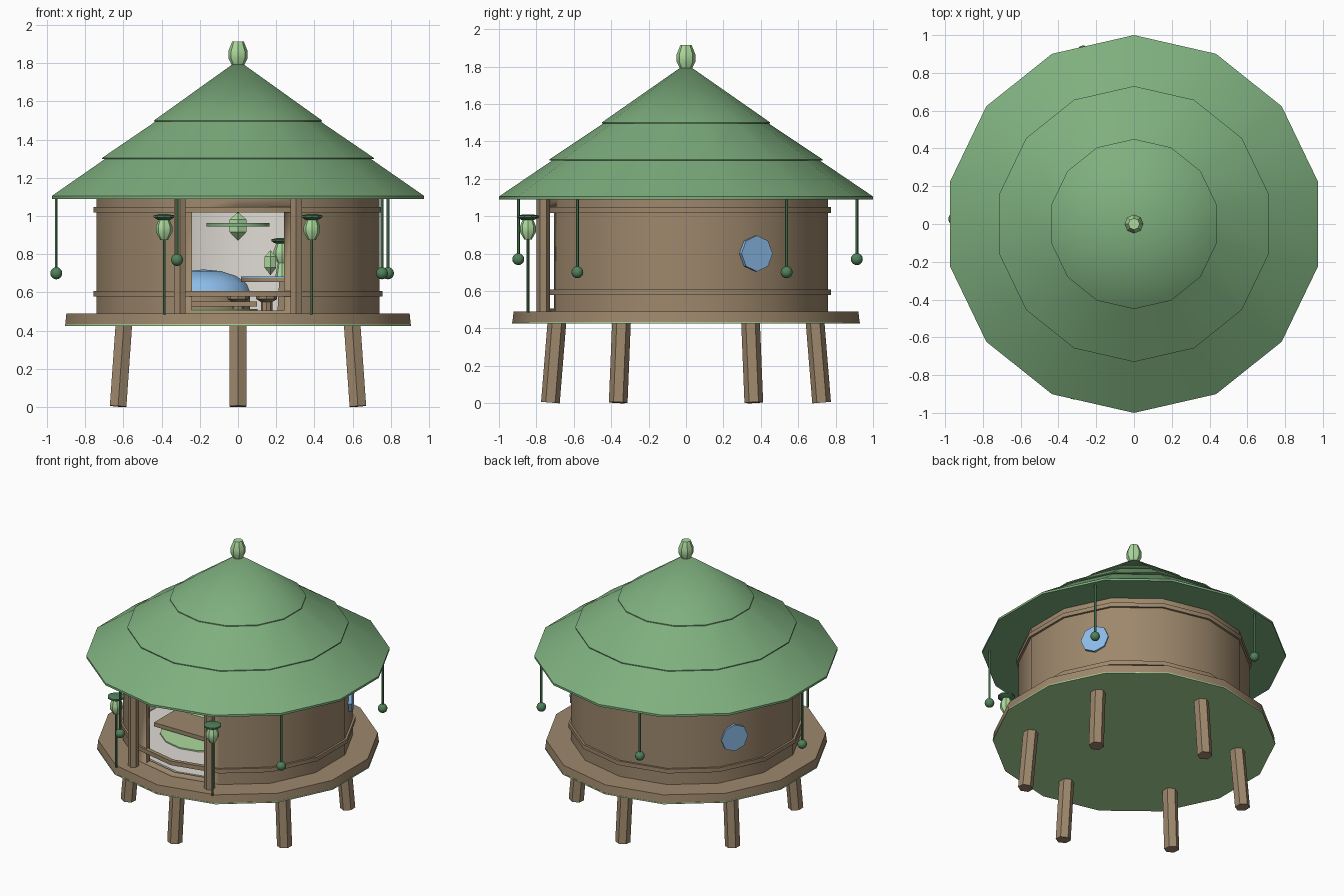
import bpy, bmesh
from math import pi, cos, sin, radians
from mathutils import Vector

cube = bpy.data.objects.get("Cube")
if cube:
    bpy.data.objects.remove(cube, do_unlink=True)


def material(name, rgb):
    m = bpy.data.materials.new(name)
    m.use_nodes = True
    m.diffuse_color = (*rgb, 1)
    m.node_tree.nodes["Principled BSDF"].inputs["Base Color"].default_value = (*rgb, 1)
    return m


WOOD = material("warm wood", (0.34, 0.245, 0.15))
GREEN = material("roof green", (0.21, 0.43, 0.21))
LIGHT = material("pale green", (0.42, 0.70, 0.34))
DARK = material("deep green", (0.08, 0.22, 0.10))
BLUE = material("sky blue", (0.27, 0.52, 0.84))
CREAM = material("cream", (0.74, 0.71, 0.66))


def finish(name, bm, mat, loc=(0, 0, 0)):
    bmesh.ops.recalc_face_normals(bm, faces=bm.faces)
    me = bpy.data.meshes.new(name)
    bm.to_mesh(me)
    bm.free()
    me.materials.append(mat)
    ob = bpy.data.objects.new(name, me)
    ob.location = loc
    bpy.context.collection.objects.link(ob)
    bpy.ops.object.select_all(action="DESELECT")
    ob.select_set(True)
    bpy.context.view_layer.objects.active = ob
    bpy.ops.object.shade_smooth_by_angle(angle=radians(32))
    return ob


def lathe(name, profile, sides, mat, loc=(0, 0, 0), ring=False):
    """Spin (radius, height) points around z; ring joins the last to the first."""
    bm = bmesh.new()
    rows = []
    for r, z in profile:
        angles = [-pi / 2 + 2 * pi * k / sides for k in range(sides)]
        rows.append([bm.verts.new((r * cos(a), r * sin(a), z)) for a in angles])
    pairs = list(zip(rows, rows[1:]))
    if ring:
        pairs.append((rows[-1], rows[0]))
    for lo, hi in pairs:
        for k in range(sides):
            n = (k + 1) % sides
            bm.faces.new((lo[k], lo[n], hi[n], hi[k]))
    if not ring:
        for row, (r, z) in ((rows[0], profile[0]), (rows[-1], profile[-1])):
            if r > 0:
                bm.faces.new(row)
    bmesh.ops.remove_doubles(bm, verts=bm.verts, dist=1e-5)
    return finish(name, bm, mat, loc)


def rod(name, start, end, radius, sides, mat):
    start, d = Vector(start), Vector(end) - Vector(start)
    ob = lathe(name, [(radius, 0), (radius, d.length)], sides, mat, start)
    ob.rotation_mode = "QUATERNION"
    if abs(d.z) < 0.5 * d.length:
        ob.rotation_quaternion = d.to_track_quat("Z", "Y")
    else:
        ob.rotation_quaternion = Vector((0, 0, 1)).rotation_difference(d)
    return ob


def box(name, lo, hi, mat):
    bm = bmesh.new()
    bmesh.ops.create_cube(bm, size=1)
    for v in bm.verts:
        v.co = [l + (c + 0.5) * (h - l) for l, h, c in zip(lo, hi, v.co)]
    return finish(name, bm, mat)


def ball(name, loc, size, mat):
    bm = bmesh.new()
    bmesh.ops.create_uvsphere(bm, u_segments=14, v_segments=8, radius=1)
    bmesh.ops.scale(bm, vec=size, verts=bm.verts)
    return finish(name, bm, mat, loc)


def polar(r, degrees, z):
    return (r * cos(radians(degrees)), r * sin(radians(degrees)), z)


def lantern(name, x, y, z):
    lathe(name + "_bulb", [(0.02, 0), (0.043, 0.04), (0.043, 0.07), (0.025, 0.115)],
          8, LIGHT, (x, y, z))
    lathe(name + "_cap", [(0.035, 0.105), (0.058, 0.118), (0.058, 0.128), (0.02, 0.135)],
          10, DARK, (x, y, z))


def crystal(name, x, y, z, r, h):
    lathe(name, [(0, 0), (r, h * 0.3), (r, h * 0.75), (0, h)], 6, LIGHT, (x, y, z))


N = 14

# Roof tiers and finial
lathe("roof_lower", [(1.0, 1.09), (1.0, 1.105), (0.69, 1.315)], N, GREEN)
lathe("roof_middle", [(0.73, 1.298), (0.73, 1.304), (0.42, 1.51)], N, GREEN)
lathe("roof_top", [(0.45, 1.495), (0.45, 1.501), (0, 1.815)], N, GREEN)
lathe("roof_finial", [(0.03, 1.785), (0.05, 1.825), (0.05, 1.865), (0.03, 1.915)], 8, LIGHT)

# Platform with its green underside and the inner floor
lathe("platform", [(0.928, 0.433), (0.922, 0.49)], N, WOOD)
lathe("platform_underside", [(0.93, 0.425), (0.93, 0.433)], N, LIGHT)
lathe("floor", [(0.70, 0.485), (0.70, 0.503)], N, CREAM)

# Round wall with a doorway and a cream lining
wall = lathe("wall", [(0.76, 0.485), (0.76, 1.095), (0.72, 1.095), (0.72, 0.485)],
             N, WOOD, ring=True)
cutter = box("door_cutter", (-0.24, -1, 0.505), (0.24, -0.3, 1.03), WOOD)
cutter.hide_render = True
cut = wall.modifiers.new("doorway", "BOOLEAN")
cut.operation, cut.solver, cut.object = "DIFFERENCE", "EXACT", cutter
bpy.context.view_layer.objects.active = wall
bpy.ops.object.modifier_apply(modifier=cut.name)
bpy.data.objects.remove(cutter, do_unlink=True)
wall.data.materials.clear()
for m in (WOOD, CREAM):
    wall.data.materials.append(m)
for p in wall.data.polygons:
    radial = p.center.xy.normalized()
    p.material_index = 1 if p.normal.xy.dot(radial) < -0.8 else 0

# Wall bands
for name, z in (("lower_band", 0.578), ("upper_band", 1.018)):
    lathe(name, [(0.775, z), (0.775, z + 0.03), (0.745, z + 0.03), (0.745, z)],
          N, WOOD, ring=True)

# Six splayed legs
for k in range(6):
    a = 30 + 60 * k
    rod("leg", polar(0.725, a, 0.003), polar(0.69, a, 0.435), 0.05, 6, WOOD)

# Door posts, standing lanterns and side windows
for side, s in (("left", 1), ("right", -1)):
    rod(side + "_door_post", (s * 0.305, -0.763, 0.488), (s * 0.305, -0.763, 1.095),
        0.036, 6, WOOD)
    rod(side + "_lantern_pole", (s * 0.387, -0.845, 0.485), (s * 0.387, -0.845, 0.9),
        0.007, 6, DARK)
    lantern(side + "_lantern", s * 0.387, -0.845, 0.875)
    a = 90 - s * 60
    rod(side + "_window", polar(0.715, a, 0.8), polar(0.76, a, 0.8), 0.096, 8, BLUE)

# Beads hung from the eaves
for k in range(5):
    a, z = 34.4 + 72 * k, (0.77 if k % 2 else 0.70)
    rod("bead_string", polar(0.952, a, z), polar(0.952, a, 1.1), 0.008, 6, DARK)
    ball("bead", polar(0.952, a, z), (0.032,) * 3, DARK)

# Furnishings: bed, bench, rug, table, stools and hanging lights
ball("bed_cushion", (-0.18, 0.4, 0.6), (0.25, 0.22, 0.12), BLUE)
lathe("bed_base", [(0.25, 0.5), (0.25, 0.6)], N, WOOD, (-0.18, 0.4, 0))
box("bench", (-0.5, -0.25, 0.525), (0.1, 0.0, 0.553), WOOD)
lathe("rug", [(0.3, 0.5), (0.3, 0.512)], N, LIGHT, (-0.19, -0.1, 0))
lathe("table_top", [(0.24, 0.655), (0.24, 0.675)], N, WOOD, (0.25, 0.3, 0))
lathe("table_cloth", [(0.24, 0.675), (0.24, 0.683)], N, BLUE, (0.25, 0.3, 0))
lathe("table_leg", [(0.05, 0.5), (0.04, 0.66)], 6, WOOD, (0.25, 0.3, 0))
for x, y in ((0.0, 0.1), (0.15, 0.03)):
    lathe("stool", [(0.03, 0.5), (0.03, 0.55), (0.055, 0.565), (0.055, 0.585), (0.03, 0.605)],
          8, WOOD, (x, y, 0))
lathe("hanging_disc", [(0.17, 0.945), (0.17, 0.963)], N, GREEN)
crystal("hanging_crystal", 0, 0, 0.87, 0.05, 0.15)
rod("hanging_cord", (0, 0, 0.96), (0, 0, 1.09), 0.007, 6, DARK)
crystal("table_crystal", 0.17, 0.22, 0.69, 0.035, 0.13)
lantern("table_lantern", 0.23, 0.3, 0.75)
lathe("table_lantern_foot", [(0.035, 0.683), (0.02, 0.76)], 8, LIGHT, (0.23, 0.3, 0))
